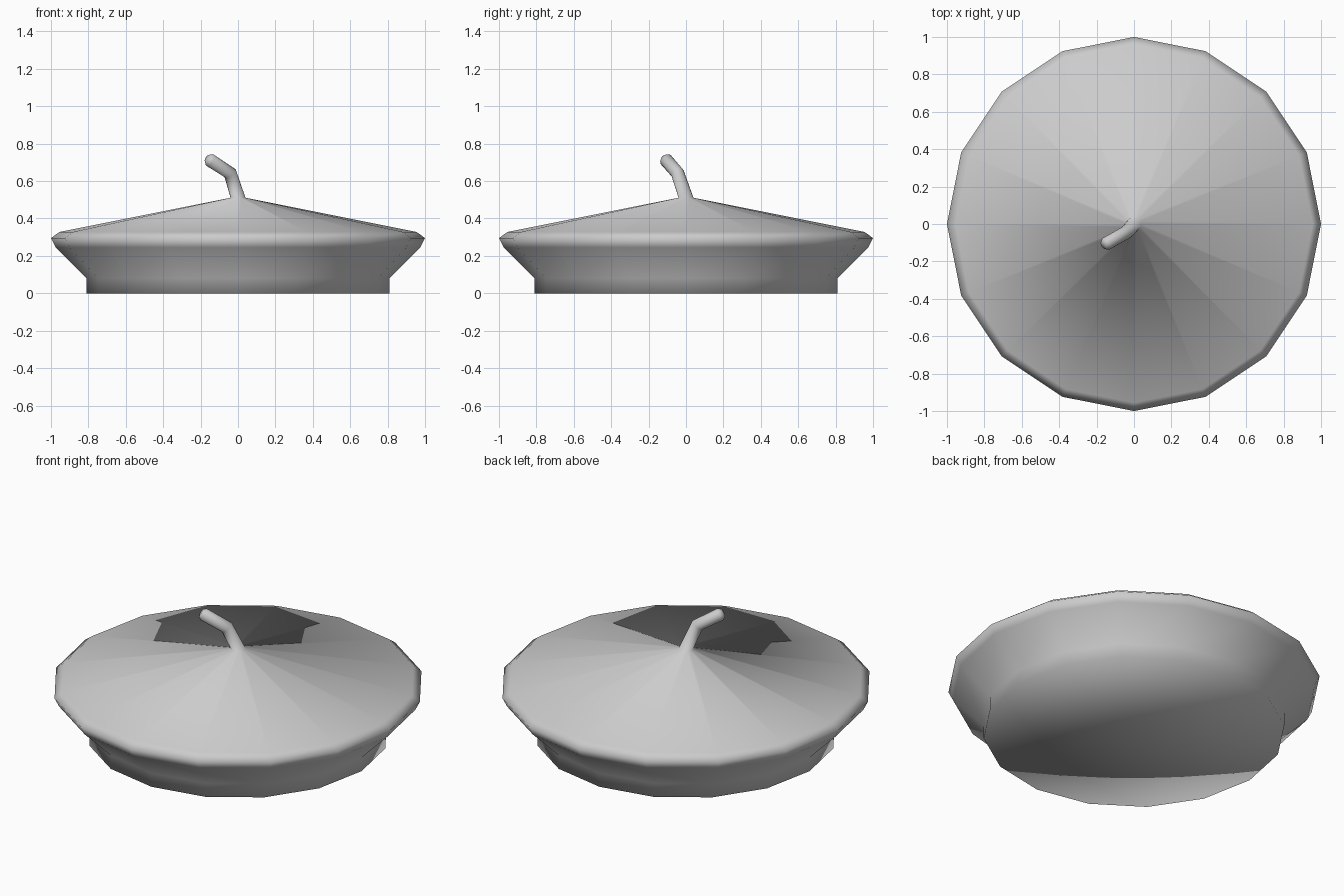
import bpy, bmesh
from math import cos, sin, tau
from mathutils import Vector

if "Cube" in bpy.data.objects:
    bpy.data.objects.remove(bpy.data.objects["Cube"])

SIDES = 16
UP = Vector((0, 0, 1))
bm = bmesh.new()


def ring(centre, radius, axis=UP):
    """One loop of vertices around centre, facing along axis."""
    turn = UP.rotation_difference(Vector(axis))
    return [bm.verts.new(Vector(centre) + turn @ Vector(
        (radius * cos(tau * i / SIDES), radius * sin(tau * i / SIDES), 0)))
        for i in range(SIDES)]


# Beret body: headband, flared underside, rolled edge, shallow cone
body = [(0.81, 0), (0.81, 0.08), (0.975, 0.245), (1.0, 0.295), (0.955, 0.328), (0.04, 0.511)]
rings = [ring((0, 0, z), r) for r, z in body]

# Bent stem growing out of the cone, with a rounded tip
lean, reach = Vector((-0.62, -0.52, 0.9)), Vector((-0.115, -0.068, 0.072))
rings += [ring((-0.042, -0.045, 0.642), 0.036, lean),
          ring((-0.15, -0.106, 0.712), 0.036, reach),
          ring((-0.164, -0.114, 0.721), 0.022, reach)]

for a, b in zip(rings, rings[1:]):
    for i in range(SIDES):
        j = (i + 1) % SIDES
        bm.faces.new((a[i], a[j], b[j], b[i]))

# Flat closed underside and stem tip
floor = bm.faces.new(rings[0][::-1])
bm.faces.new(rings[-1])
bmesh.ops.poke(bm, faces=[floor])

for face in bm.faces:
    face.smooth = True
mesh = bpy.data.meshes.new("beret")
bm.to_mesh(mesh)
bm.free()
bpy.context.collection.objects.link(bpy.data.objects.new("beret", mesh))
